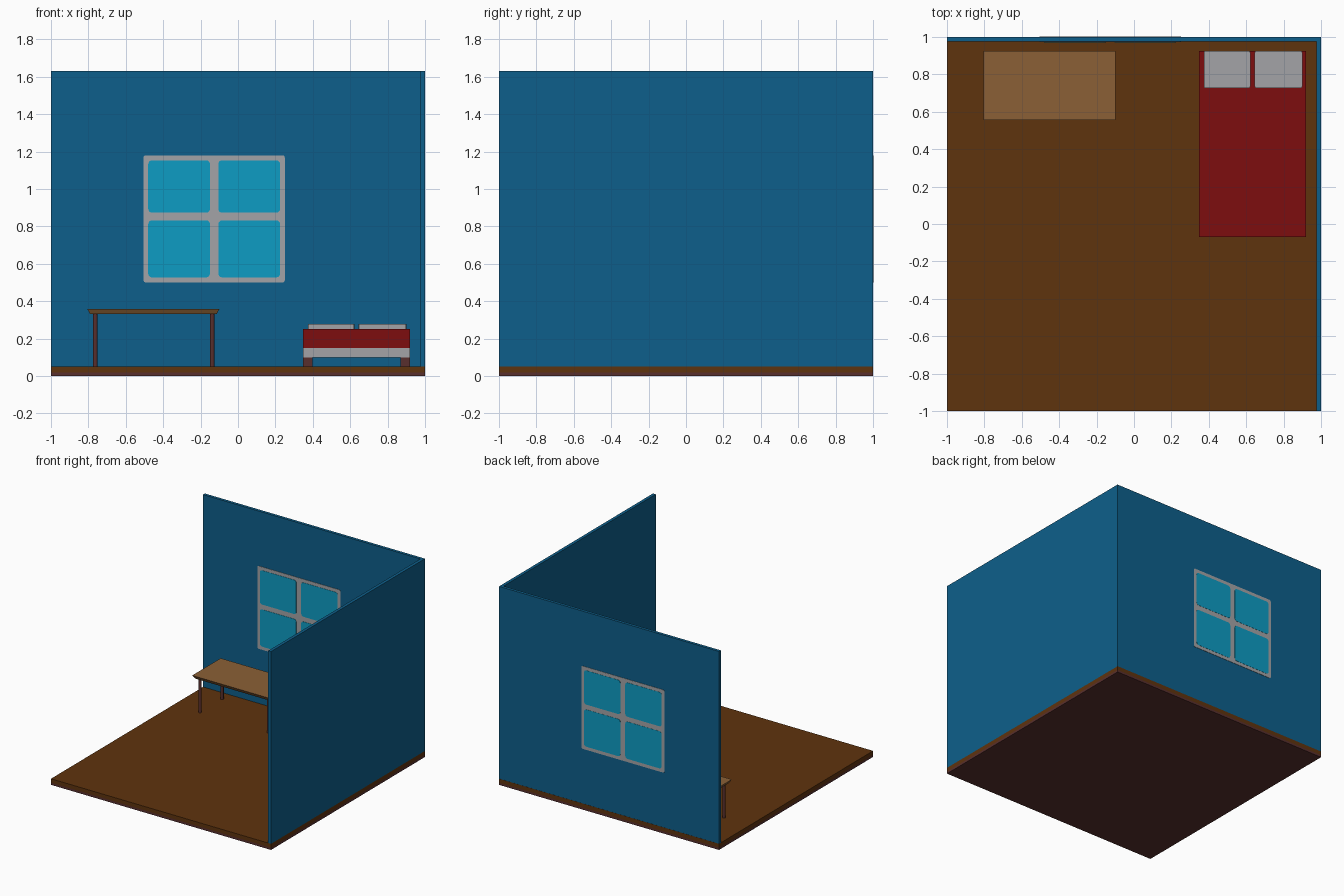
import bpy, bmesh, math
from mathutils import Vector

if "Cube" in bpy.data.objects:
    bpy.data.objects.remove(bpy.data.objects["Cube"], do_unlink=True)


def material(name, rgb):
    """Flat material from 0-255 display values, stored as linear."""
    lin = []
    for v in rgb:
        c = v / 255
        lin.append(c / 12.92 if c <= 0.04045 else ((c + 0.055) / 1.055) ** 2.4)
    col = (*lin, 1.0)
    m = bpy.data.materials.new(name)
    m.use_nodes = True
    m.diffuse_color = col
    bsdf = m.node_tree.nodes["Principled BSDF"]
    bsdf.inputs["Base Color"].default_value = col
    bsdf.inputs["Roughness"].default_value = 0.8
    return m


WALL = material("wall blue", (13, 95, 139))
FLOOR = material("floor brown", (95, 51, 13))
DARK = material("dark wood", (88, 47, 45))
TABLE = material("table wood", (139, 96, 54))
WHITE = material("soft white", (164, 164, 167))
RED = material("blanket red", (125, 13, 14))
GLASS = material("window glass", (13, 156, 196))


def finish(name, bm, mat):
    bmesh.ops.recalc_face_normals(bm, faces=bm.faces[:])
    mesh = bpy.data.meshes.new(name)
    bm.to_mesh(mesh)
    bm.free()
    mesh.materials.append(mat)
    ob = bpy.data.objects.new(name, mesh)
    bpy.context.scene.collection.objects.link(ob)
    return ob


def box(name, mat, x, y, z, round_axis=None, radius=0.0, taper=0.0):
    """Box from ranges; edges along round_axis are rounded, taper insets the bottom."""
    bm = bmesh.new()
    bmesh.ops.create_cube(bm, size=1)
    for v in bm.verts:
        inset = taper if v.co.z < 0 else 0.0
        v.co = Vector([(r[0] + r[1]) / 2 + c * (r[1] - r[0] - 2 * t)
                       for r, c, t in zip((x, y, z), v.co, (inset, inset, 0))])
    if round_axis is not None:
        edges = [e for e in bm.edges
                 if abs((e.verts[0].co - e.verts[1].co).normalized()[round_axis]) > 0.9]
        bmesh.ops.bevel(bm, geom=edges, offset=radius, segments=4,
                        profile=0.5, affect='EDGES')
    return finish(name, bm, mat)


def post(name, mat, x, y, z0, z1, radius):
    bm = bmesh.new()
    bmesh.ops.create_cone(bm, cap_ends=True, segments=12, radius1=radius,
                          radius2=radius, depth=z1 - z0)
    bmesh.ops.translate(bm, verts=bm.verts[:], vec=(x, y, (z0 + z1) / 2))
    ob = finish(name, bm, mat)
    for p in ob.data.polygons:
        p.use_smooth = abs(p.normal.z) < 0.5
    for e in ob.data.edges:
        a, b = (ob.data.vertices[i].co.z for i in e.vertices)
        e.use_edge_sharp = abs(a - b) < 1e-4
    return ob


# Room shell
box("floor_base", DARK, (-1, 1), (-1, 1), (0, 0.018))
box("floor_boards", FLOOR, (-1, 1), (-1, 1), (0.018, 0.05))
box("back_wall", WALL, (-1, 1), (0.975, 0.999), (0.05, 1.63))
box("left_wall", WALL, (0.975, 1), (-1, 0.975), (0.05, 1.63))

# Window, visible from both sides of the back wall
box("window_frame", WHITE, (-0.505, 0.25), (0.972, 1.0015), (0.5, 1.18), 1, 0.012)
for i, px in enumerate([(-0.48, -0.15), (-0.105, 0.225)]):
    for j, pz in enumerate([(0.527, 0.832), (0.873, 1.153)]):
        box(f"window_pane_{i}_{j}", GLASS, px, (0.970, 1.003), pz, 1, 0.02)

# Table
box("table_top", TABLE, (-0.805, -0.1), (0.555, 0.925), (0.33, 0.357), taper=0.015)
for i, lx in enumerate((-0.763, -0.138)):
    for j, ly in enumerate((0.597, 0.883)):
        post(f"table_leg_{i}_{j}", DARK, lx, ly, 0.05, 0.332, 0.0125)

# Bed
box("mattress", WHITE, (0.347, 0.92), (-0.07, 0.925), (0.1, 0.15))
box("blanket", RED, (0.347, 0.92), (-0.07, 0.925), (0.15, 0.25))
for i, fx in enumerate([(0.347, 0.397), (0.87, 0.92)]):
    for j, fy in enumerate([(-0.07, -0.02), (0.875, 0.925)]):
        box(f"bed_foot_{i}_{j}", DARK, fx, fy, (0.05, 0.1))
for i, px in enumerate([(0.373, 0.622), (0.645, 0.9)]):
    box(f"pillow_{i}", WHITE, px, (0.727, 0.925), (0.25, 0.278), 2, 0.01)
